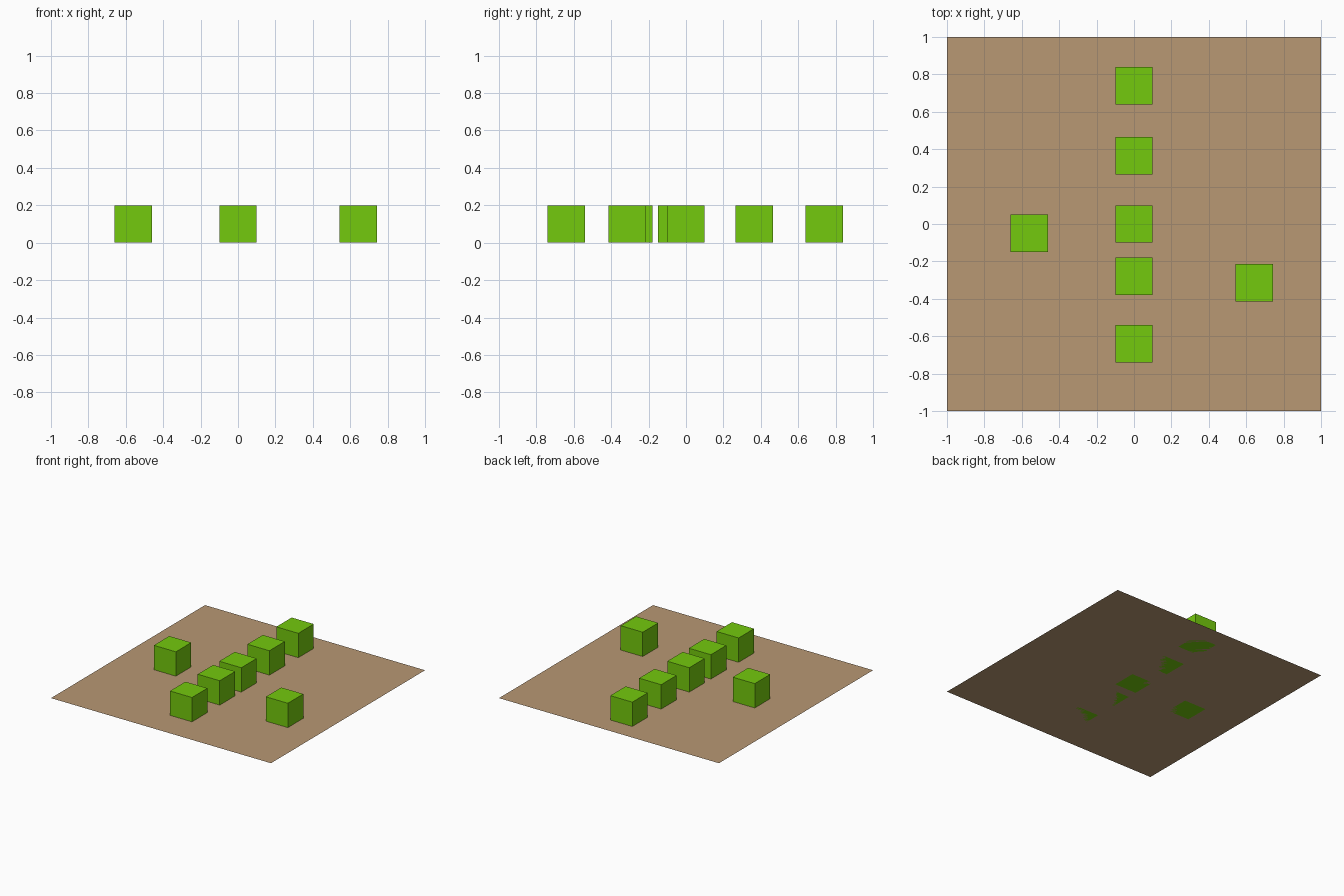
import bpy

if "Cube" in bpy.data.objects:
    bpy.data.objects.remove(bpy.data.objects["Cube"])


def make_material(name, color):
    mat = bpy.data.materials.new(name)
    mat.diffuse_color = (*color, 1.0)
    mat.use_nodes = True
    mat.node_tree.nodes["Principled BSDF"].inputs["Base Color"].default_value = mat.diffuse_color
    return mat


brown = make_material("sandy_brown", (0.48, 0.315, 0.172))
green = make_material("leaf_green", (0.175, 0.585, 0.004))

# Flat ground sheet
bpy.ops.mesh.primitive_plane_add(size=2)
board = bpy.context.object
board.name = "base_sheet"
board.data.materials.append(brown)

# Row of cubes along the middle, plus one on either side
SIZE = 0.2
positions = [(0, y) for y in (0.74, 0.365, 0, -0.28, -0.64)]
positions += [(-0.56, -0.05), (0.643, -0.314)]
for i, (x, y) in enumerate(positions, 1):
    bpy.ops.mesh.primitive_cube_add(size=SIZE, location=(x, y, SIZE / 2))
    cube = bpy.context.object
    cube.name = f"green_cube_{i}"
    cube.data.materials.append(green)
